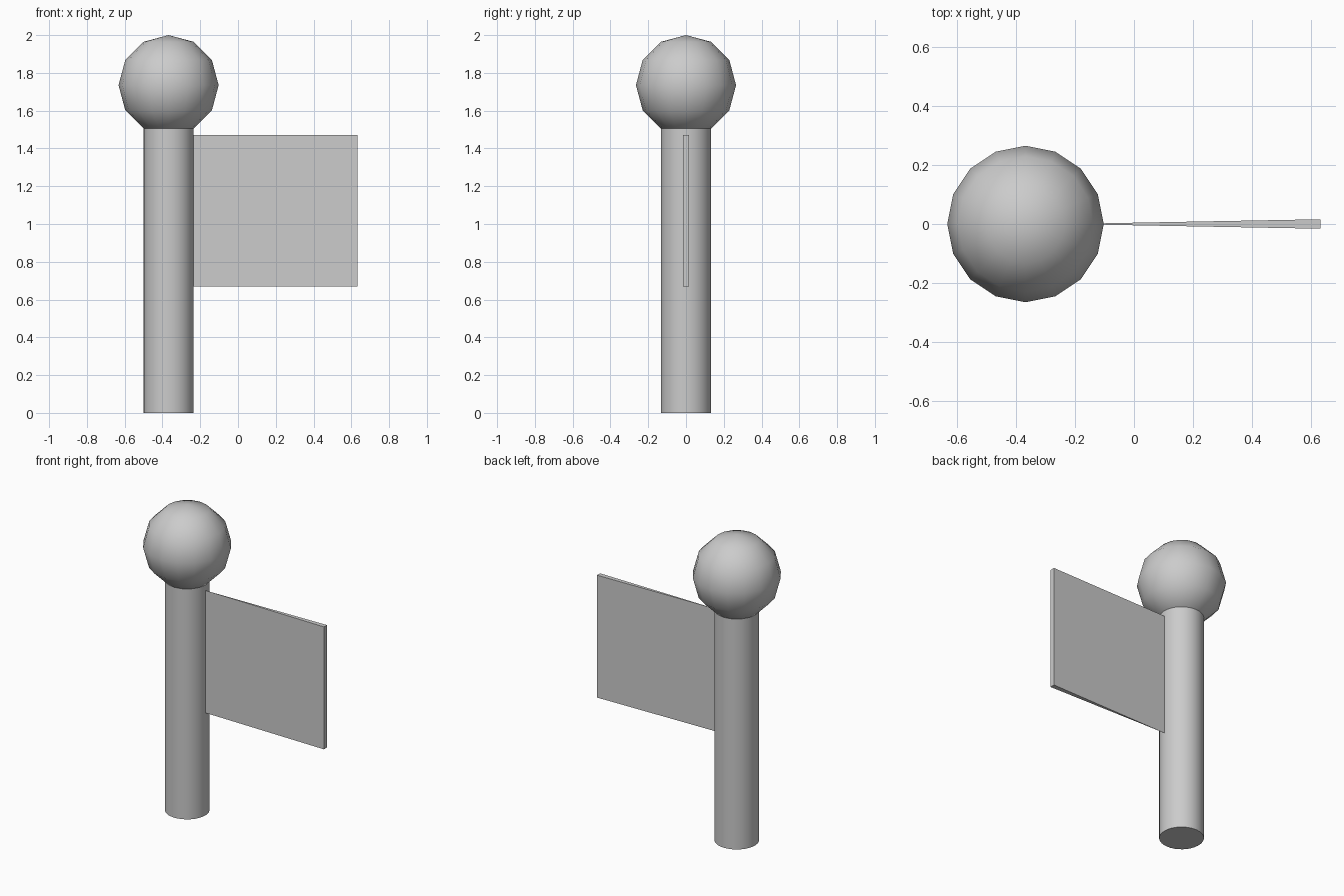
import bpy
import bmesh

if "Cube" in bpy.data.objects:
    bpy.data.objects.remove(bpy.data.objects["Cube"])

POLE_X = -0.3675
POLE_R = 0.1325
BALL_R = 0.265


def smooth(obj, name):
    obj.name = name
    obj.data.name = name
    for p in obj.data.polygons:
        p.use_smooth = True
    return obj


# round pole
POLE_TOP = 1.506
bpy.ops.mesh.primitive_cylinder_add(vertices=32, radius=POLE_R, depth=POLE_TOP,
                                    location=(POLE_X, 0, POLE_TOP / 2))
smooth(bpy.context.object, "pole")
bpy.ops.object.shade_smooth_by_angle()

# low-poly ball resting on the pole
bpy.ops.mesh.primitive_uv_sphere_add(segments=16, ring_count=6, radius=BALL_R,
                                     location=(POLE_X, 0, 2 - BALL_R))
smooth(bpy.context.object, "ball")

# flag: thin wedge, sharp at the pole and thicker at the free end
bm = bmesh.new()
plan = [(POLE_X + POLE_R, 0), (0.6325, -0.016), (0.6325, 0.016)]
base = bm.faces.new([bm.verts.new((x, y, 0.67)) for x, y in plan])
side = bmesh.ops.extrude_face_region(bm, geom=[base])
top = [v for v in side["geom"] if isinstance(v, bmesh.types.BMVert)]
bmesh.ops.translate(bm, verts=top, vec=(0, 0, 0.80))
if not any(f.normal.z < -0.9 and f.calc_center_median().z < 0.7 for f in bm.faces):
    bm.faces.ensure_lookup_table()
bmesh.ops.recalc_face_normals(bm, faces=bm.faces)
mesh = bpy.data.meshes.new("flag")
bm.to_mesh(mesh)
bm.free()
bpy.context.collection.objects.link(bpy.data.objects.new("flag", mesh))
